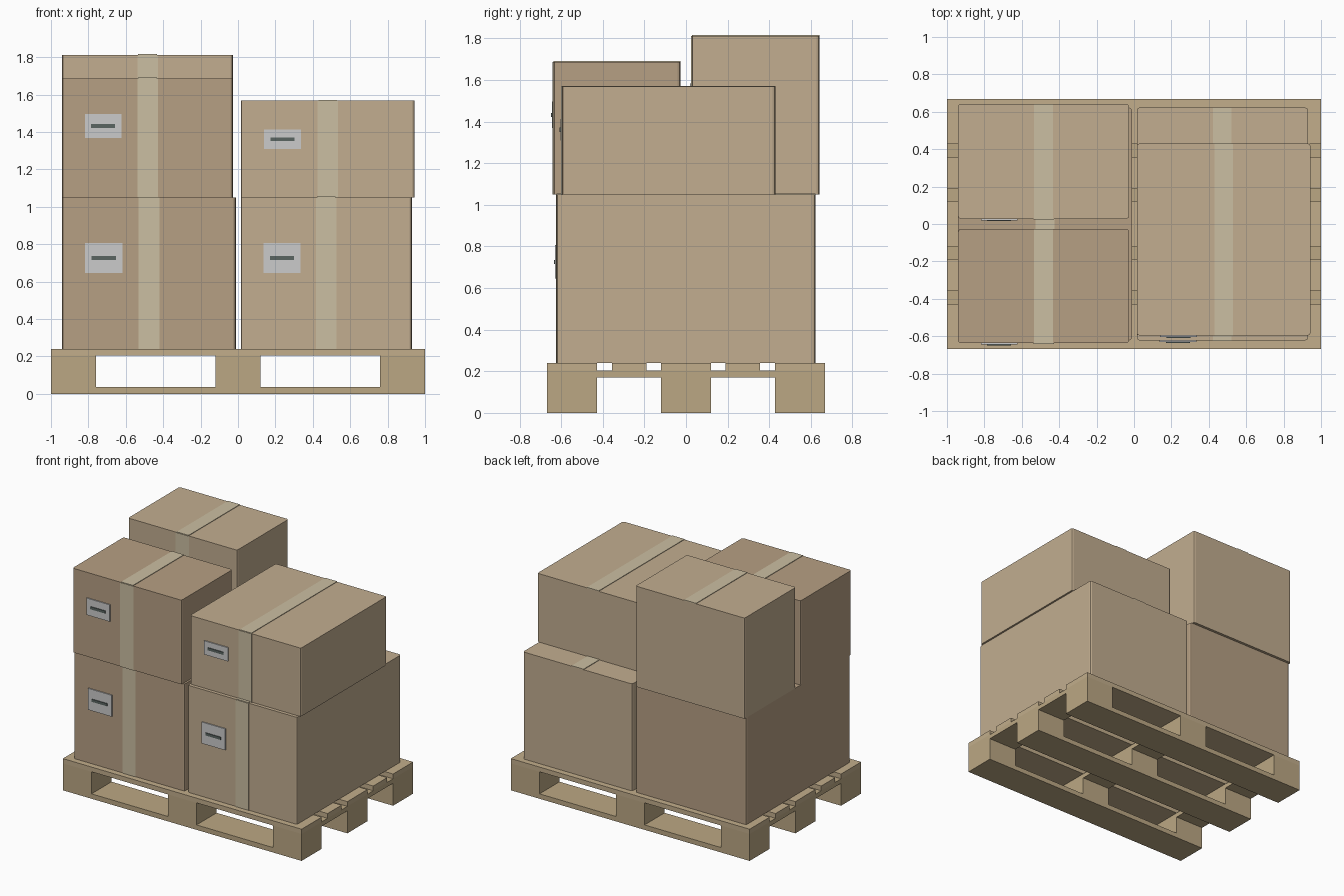
import bpy, bmesh

if "Cube" in bpy.data.objects:
    bpy.data.objects.remove(bpy.data.objects["Cube"])


def material(name, r, g, b):
    m = bpy.data.materials.new(name)
    m.diffuse_color = (r, g, b, 1)
    m.use_nodes = True
    m.node_tree.nodes["Principled BSDF"].inputs["Base Color"].default_value = m.diffuse_color
    return m


WOOD = material("deck_wood", 0.54, 0.42, 0.26)
BLOCK = material("block_wood", 0.50, 0.39, 0.23)
LIGHT = material("light_cardboard", 0.54, 0.42, 0.28)
DARK = material("dark_cardboard", 0.47, 0.35, 0.23)
TAPE = material("packing_tape", 0.60, 0.52, 0.36)
PAPER = material("label_paper", 0.62, 0.65, 0.63)
INK = material("label_ink", 0.10, 0.13, 0.12)


def box(name, x, y, z, mat, chamfer=0):
    """Cuboid from (min, max) ranges, optionally chamfered on its vertical edges."""
    bm = bmesh.new()
    bmesh.ops.create_cube(bm, size=1)
    for v in bm.verts:
        v.co = [r[0] if c < 0 else r[1] for c, r in zip(v.co, (x, y, z))]
    if chamfer:
        upright = [e for e in bm.edges
                   if abs(e.verts[0].co.z - e.verts[1].co.z) > 1e-4]
        bmesh.ops.bevel(bm, geom=upright, offset=chamfer, segments=2,
                        profile=0.5, affect='EDGES')
    me = bpy.data.meshes.new(name)
    bm.to_mesh(me)
    bm.free()
    me.materials.append(mat)
    ob = bpy.data.objects.new(name, me)
    bpy.context.collection.objects.link(ob)
    return ob


def span(c, w):
    return (c - w / 2, c + w / 2)


# Pallet: runners, blocks, cross boards, deck boards
for i, y in enumerate((-0.547, 0, 0.547)):
    box(f"bottom_runner_{i}", (-1, 1), span(y, 0.24), (0, 0.037), BLOCK)
    for j, x in enumerate((-0.88, 0, 0.88)):
        box(f"pallet_block_{i}_{j}", span(x, 0.24), span(y, 0.24),
            (0.037, 0.17), BLOCK)
for j, x in enumerate((-0.88, 0, 0.88)):
    box(f"cross_board_{j}", span(x, 0.24), (-0.667, 0.667), (0.17, 0.204), BLOCK)
for i, (y, w) in enumerate(((-0.547, 0.24), (-0.273, 0.167), (0, 0.24),
                            (0.273, 0.167), (0.547, 0.24))):
    box(f"deck_board_{i}", (-1, 1), span(y, w), (0.204, 0.24), WOOD)


def carton(name, x, y, z, mat):
    """Carton with tape over the top and down the front, plus a front label."""
    box(name, x, y, z, mat, 0.014)
    cx, w, h = (x[0] + x[1]) / 2, x[1] - x[0], z[1] - z[0]
    front, top = y[0], z[1]
    box(name + "_top_tape", span(cx, 0.1), (front, y[1]),
        (top - 0.004, top + 0.004), TAPE)
    box(name + "_front_tape", span(cx, 0.11), (front - 0.004, front + 0.004),
        (z[0], top), TAPE)
    lx, lz = cx - 0.26 * w, z[0] + 0.6 * h
    box(name + "_label", span(lx, 0.215 * w), (front - 0.008, front + 0.004),
        span(lz, 0.2 * h), PAPER)
    box(name + "_label_bar", span(lx, 0.14 * w), (front - 0.013, front),
        span(lz, 0.02), INK)


# Stacked cartons
carton("lower_left_carton", (-0.94, -0.012), (-0.622, 0.622), (0.24, 1.05), DARK)
carton("lower_right_carton", (0.015, 0.93), (-0.622, 0.622), (0.24, 1.05), LIGHT)
carton("upper_left_front_carton", (-0.94, -0.027), (-0.637, -0.027), (1.05, 1.687), DARK)
carton("upper_left_rear_carton", (-0.94, -0.027), (0.028, 0.642), (1.05, 1.812), LIGHT)
carton("upper_right_carton", (0.015, 0.944), (-0.596, 0.43), (1.05, 1.568), LIGHT)
